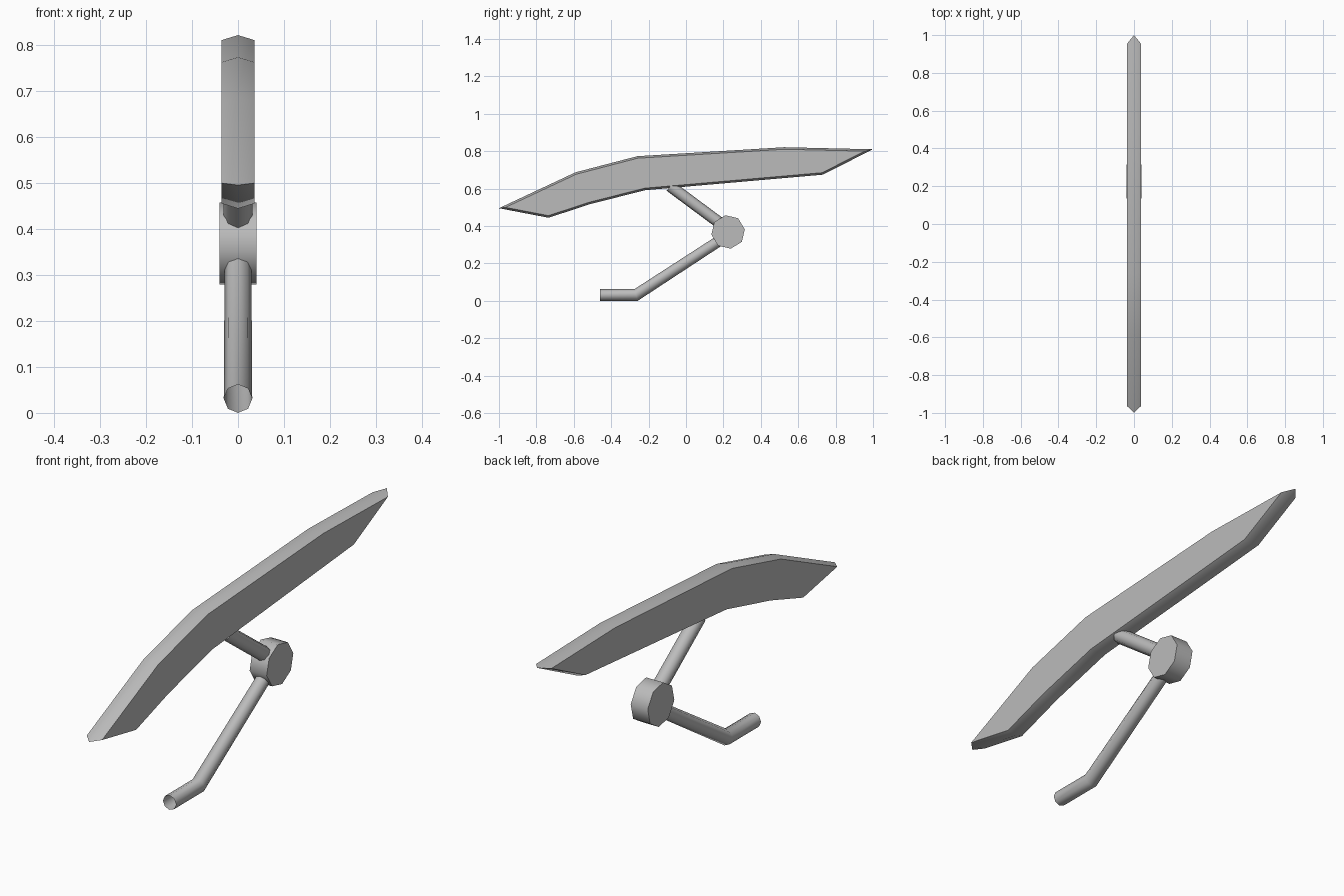
import bpy, bmesh, math
from mathutils import Vector

if "Cube" in bpy.data.objects:
    bpy.data.objects.remove(bpy.data.objects["Cube"])

grey = bpy.data.materials.new("plain grey")
grey.diffuse_color = (0.5, 0.5, 0.5, 1)
grey.use_nodes = True
grey.node_tree.nodes["Principled BSDF"].inputs["Base Color"].default_value = grey.diffuse_color


def finish(name, bm, angle):
    bmesh.ops.recalc_face_normals(bm, faces=bm.faces[:])
    mesh = bpy.data.meshes.new(name)
    bm.to_mesh(mesh)
    bm.free()
    mesh.materials.append(grey)
    ob = bpy.data.objects.new(name, mesh)
    bpy.context.collection.objects.link(ob)
    bpy.ops.object.select_all(action='DESELECT')
    ob.select_set(True)
    bpy.context.view_layer.objects.active = ob
    bpy.ops.object.shade_smooth_by_angle(angle=math.radians(angle))
    return ob


def bridge(bm, a, b):
    n = len(a)
    return [bm.faces.new((a[i], a[(i + 1) % n], b[(i + 1) % n], b[i])) for i in range(n)]


def inset(points, d):
    """Move a clockwise (y, z) outline inwards by d with mitred corners."""
    out = []
    for i, p in enumerate(points):
        p = Vector(p)
        a = (p - Vector(points[i - 1])).normalized()
        b = (Vector(points[(i + 1) % len(points)]) - p).normalized()
        na, nb = Vector((a.y, -a.x)), Vector((b.y, -b.x))
        m = na + nb
        out.append(p + m * (2 * d / m.length_squared))
    return out


def tube(name, path, radii, caps):
    """Eight-sided tube along a (y, z) path, mitred at bends."""
    bm = bmesh.new()
    pts = [Vector((0, y, z)) for y, z in path]
    rings = []
    for i, p in enumerate(pts):
        a = (pts[i] - pts[i - 1]).normalized() if i else None
        b = (pts[i + 1] - pts[i]).normalized() if i + 1 < len(pts) else None
        a, b = a or b, b or a
        t = (a + b).normalized()
        up = Vector((1, 0, 0)).cross(t) / t.dot(a)
        ring = []
        for k in range(8):
            ang = k * math.tau / 8
            ring.append(bm.verts.new(p + (Vector((1, 0, 0)) * math.cos(ang)
                                          + up * math.sin(ang)) * radii[i]))
        rings.append(ring)
    for a, b in zip(rings, rings[1:]):
        bridge(bm, a, b)
    if caps:
        bm.faces.new(rings[0])
        bm.faces.new(rings[-1])
    return finish(name, bm, 50)


# Curved blade: full outline on the centre line, inset outline on both flat sides
outline = [(-1, .495), (-.59, .687), (-.26, .773), (.525, .821), (1, .81),
           (.73, .674), (-.22, .591), (-.515, .516), (-.735, .444)]
bm = bmesh.new()
layers = []
for x, pts in ((-.036, inset(outline, .011)), (0, outline), (.036, inset(outline, .011))):
    layers.append([bm.verts.new((x, p[0], p[1])) for p in pts])
bridge(bm, layers[0], layers[1])
bridge(bm, layers[1], layers[2])
bm.faces.new(layers[0])
bm.faces.new(layers[2])
finish("curved_blade", bm, 45)

# Octagonal pivot hub
bm = bmesh.new()
sides = []
for x in (-.04, .04):
    sides.append([bm.verts.new((x, .225 + .0905 * math.cos(math.radians(9 + 45 * k)),
                                .368 + .0905 * math.sin(math.radians(9 + 45 * k))))
                  for k in range(8)])
bridge(bm, *sides)
for s in sides:
    bm.faces.new(s)
finish("pivot_hub", bm, 50)

# Rods: short strut up to the blade, bent open-ended lever below
tube("upper_strut", [(-.085, .613), (.19, .409)], [.031, .031], True)
tube("lower_lever", [(-.46, .031), (-.267, .031), (.2, .335)], [.031, .031, .029], False)
